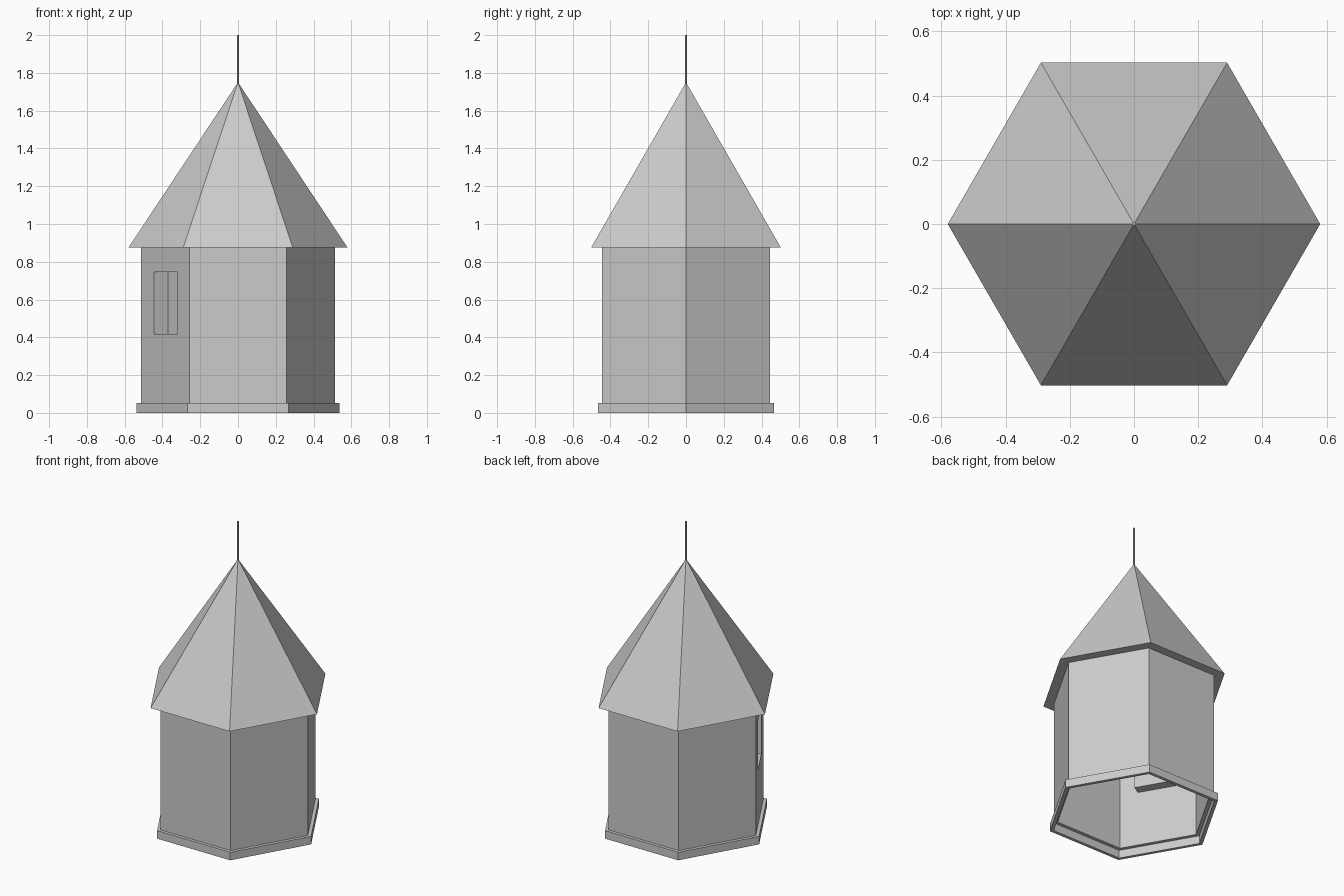
import bpy, bmesh
from math import cos, sin, pi, radians
from mathutils import Matrix

if "Cube" in bpy.data.objects:
    bpy.data.objects.remove(bpy.data.objects["Cube"])


def make_object(name, bm):
    bmesh.ops.recalc_face_normals(bm, faces=bm.faces)
    mesh = bpy.data.meshes.new(name)
    bm.to_mesh(mesh)
    bm.free()
    obj = bpy.data.objects.new(name, mesh)
    bpy.context.collection.objects.link(obj)
    return obj


def hex_ring(name, r_out, r_in, z0, z1):
    """Hollow hexagonal band with corners on the x axis."""
    bm = bmesh.new()
    profile = [(r_out, z0), (r_out, z1), (r_in, z1), (r_in, z0)]
    sides = [[bm.verts.new((r * cos(i * pi / 3), r * sin(i * pi / 3), z))
              for r, z in profile] for i in range(6)]
    for i in range(6):
        a, b = sides[i], sides[(i + 1) % 6]
        for j in range(4):
            k = (j + 1) % 4
            bm.faces.new((a[j], b[j], b[k], a[k]))
    return make_object(name, bm)


def cone(name, sides, r0, r1, z0, z1):
    """Capped cone or cylinder between two heights."""
    bm = bmesh.new()
    bmesh.ops.create_cone(bm, cap_ends=True, segments=sides,
                          radius1=r0, radius2=r1, depth=z1 - z0)
    # turn the first corner onto the x axis
    bm.verts.ensure_lookup_table()
    ref = min(bm.verts, key=lambda v: (v.co.z, -v.co.x))
    if abs(ref.co.y) > 1e-4:
        bmesh.ops.rotate(bm, verts=bm.verts, matrix=Matrix.Rotation(pi / 2, 3, 'Z'))
    bmesh.ops.translate(bm, verts=bm.verts, vec=(0, 0, (z0 + z1) / 2))
    return make_object(name, bm)


def wall_box(name, n0, n1, open_front):
    """Box on the front left wall, from distance n0 to n1 along its normal."""
    bm = bmesh.new()
    bmesh.ops.create_cube(bm, size=1)
    if open_front:
        front = [f for f in bm.faces if f.calc_center_median().x > 0.4]
        bmesh.ops.delete(bm, geom=front, context='FACES_ONLY')
    place = (Matrix.Rotation(radians(210), 4, 'Z')
             @ Matrix.Translation(((n0 + n1) / 2, 0.003, 0.582))
             @ Matrix.Diagonal((n1 - n0, 0.25, 0.33, 1)))
    bmesh.ops.transform(bm, matrix=place, verts=bm.verts)
    return make_object(name, bm)


# Base skirting and walls, both open underneath
hex_ring("base_ring", 0.537, 0.513, 0, 0.053)
walls = hex_ring("walls", 0.513, 0.487, 0.053, 0.875)

# Recessed window in the front left wall
cutter = wall_box("window_cutter", 0.359, 0.52, False)
cutter.hide_render = True
cutter.hide_viewport = False
cutter.display_type = 'WIRE'
cut = walls.modifiers.new("window_hole", 'BOOLEAN')
cut.operation = 'DIFFERENCE'
cut.solver = 'EXACT'
cut.object = cutter
wall_box("window_recess", 0.359, 0.444, True)

# Pointed roof and thin spire
cone("roof", 6, 0.58, 0, 0.875, 1.75)
cone("spire", 8, 0.005, 0.005, 1.74, 2.0)
